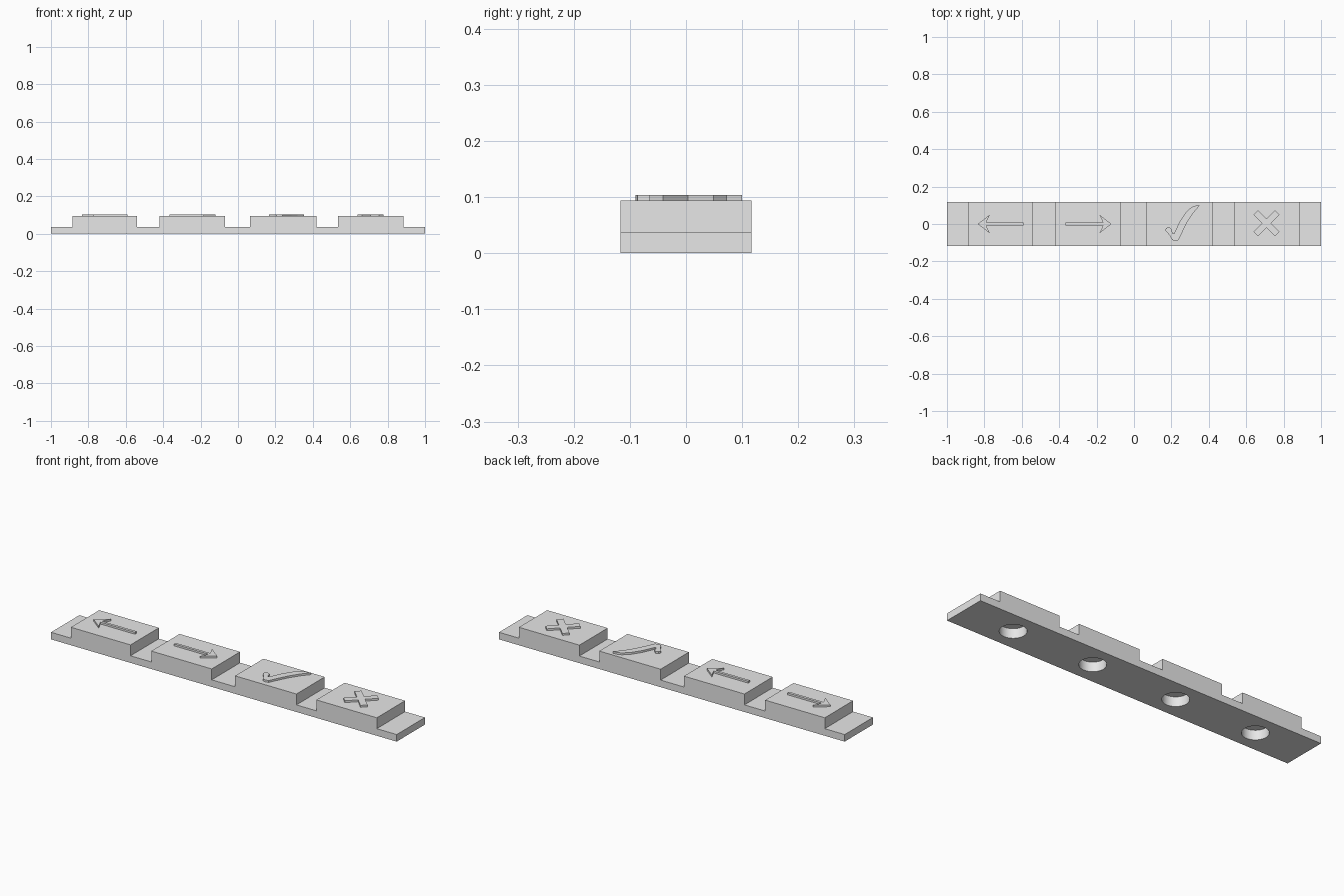
import bpy, bmesh, math

cube = bpy.data.objects.get("Cube")
if cube:
    bpy.data.objects.remove(cube, do_unlink=True)

grey = bpy.data.materials.new("light grey")
grey.use_nodes = True
grey.diffuse_color = (0.8, 0.8, 0.8, 1)
grey.node_tree.nodes["Principled BSDF"].inputs["Base Color"].default_value = (0.8, 0.8, 0.8, 1)

HALF_DEPTH, BASE_TOP, PAD_TOP, ICON_TOP = 0.117, 0.037, 0.094, 0.104
PADS = [(-0.885, -0.54), (-0.42, -0.07), (0.065, 0.42), (0.535, 0.885)]


def extrude(name, points, vector):
    """Solid made by sweeping a flat outline along a vector."""
    bm = bmesh.new()
    face = bm.faces.new([bm.verts.new(p) for p in points])
    swept = bmesh.ops.extrude_face_region(bm, geom=[face])
    verts = [v for v in swept["geom"] if isinstance(v, bmesh.types.BMVert)]
    bmesh.ops.translate(bm, verts=verts, vec=vector)
    bmesh.ops.recalc_face_normals(bm, faces=bm.faces)
    mesh = bpy.data.meshes.new(name)
    bm.to_mesh(mesh)
    bm.free()
    mesh.materials.append(grey)
    obj = bpy.data.objects.new(name, mesh)
    bpy.context.collection.objects.link(obj)
    return obj


def icon(name, outline, cx, cy=0):
    """Raised symbol standing on a button, slightly embedded."""
    bottom = PAD_TOP - 0.004
    return extrude(name, [(cx + x, cy + y, bottom) for x, y in outline],
                   (0, 0, ICON_TOP - bottom))


# Button strip: stepped side profile
profile = [(-1, 0), (-1, BASE_TOP)]
for a, b in PADS:
    profile += [(a, BASE_TOP), (a, PAD_TOP), (b, PAD_TOP), (b, BASE_TOP)]
profile += [(1, BASE_TOP), (1, 0)]
strip = extrude("button_strip", [(x, -HALF_DEPTH, z) for x, z in profile],
                (0, 2 * HALF_DEPTH, 0))

# Round blind holes under each button
for i, (a, b) in enumerate(PADS):
    bpy.ops.mesh.primitive_cylinder_add(vertices=48, radius=0.063, depth=0.1,
                                        location=((a + b) / 2, 0, 0))
    cutter = bpy.context.object
    cutter.name = f"hole_cutter_{i + 1}"
    cutter.data.materials.append(grey)
    cutter.hide_render = True
    cut = strip.modifiers.new("hole", "BOOLEAN")
    cut.operation, cut.solver, cut.object = "DIFFERENCE", "EXACT", cutter
    bpy.context.view_layer.objects.active = strip
    bpy.ops.object.modifier_apply(modifier=cut.name)
    bpy.data.objects.remove(cutter, do_unlink=True)

bpy.ops.object.select_all(action="DESELECT")
strip.select_set(True)
bpy.context.view_layer.objects.active = strip
bpy.ops.object.shade_smooth_by_angle(angle=math.radians(30))

# Arrows: upper half outline, mirrored to the lower half
half = [(0.122, 0), (0.058, 0.05), (0.078, 0.007), (-0.122, 0.007)]
arrow = half + [(x, -y) for x, y in reversed(half[1:])]
icon("right_arrow", arrow, -0.243)
icon("left_arrow", [(-x, y) for x, y in arrow], -0.713)

# Check mark with a curved long stroke
check = [(0.167, -0.033), (0.173, -0.021), (0.187, -0.016), (0.199, -0.025),
         (0.207, -0.05), (0.215, -0.05), (0.245, 0.015), (0.275, 0.06),
         (0.308, 0.091), (0.33, 0.098), (0.352, 0.1), (0.318, 0.06),
         (0.285, 0.01), (0.26, -0.04), (0.238, -0.086), (0.222, -0.09),
         (0.205, -0.086), (0.19, -0.06)]
icon("check_mark", check, 0)

# Cross: one arm outline turned four ways
w, length = 0.017, 0.081
cross = []
for k in range(4):
    t = math.radians(45 + 90 * k)
    for u, v in [(length, -w), (length, w), (w, w)]:
        cross.append((u * math.cos(t) - v * math.sin(t),
                      u * math.sin(t) + v * math.cos(t)))
icon("cross_mark", cross, 0.709, 0.004)
